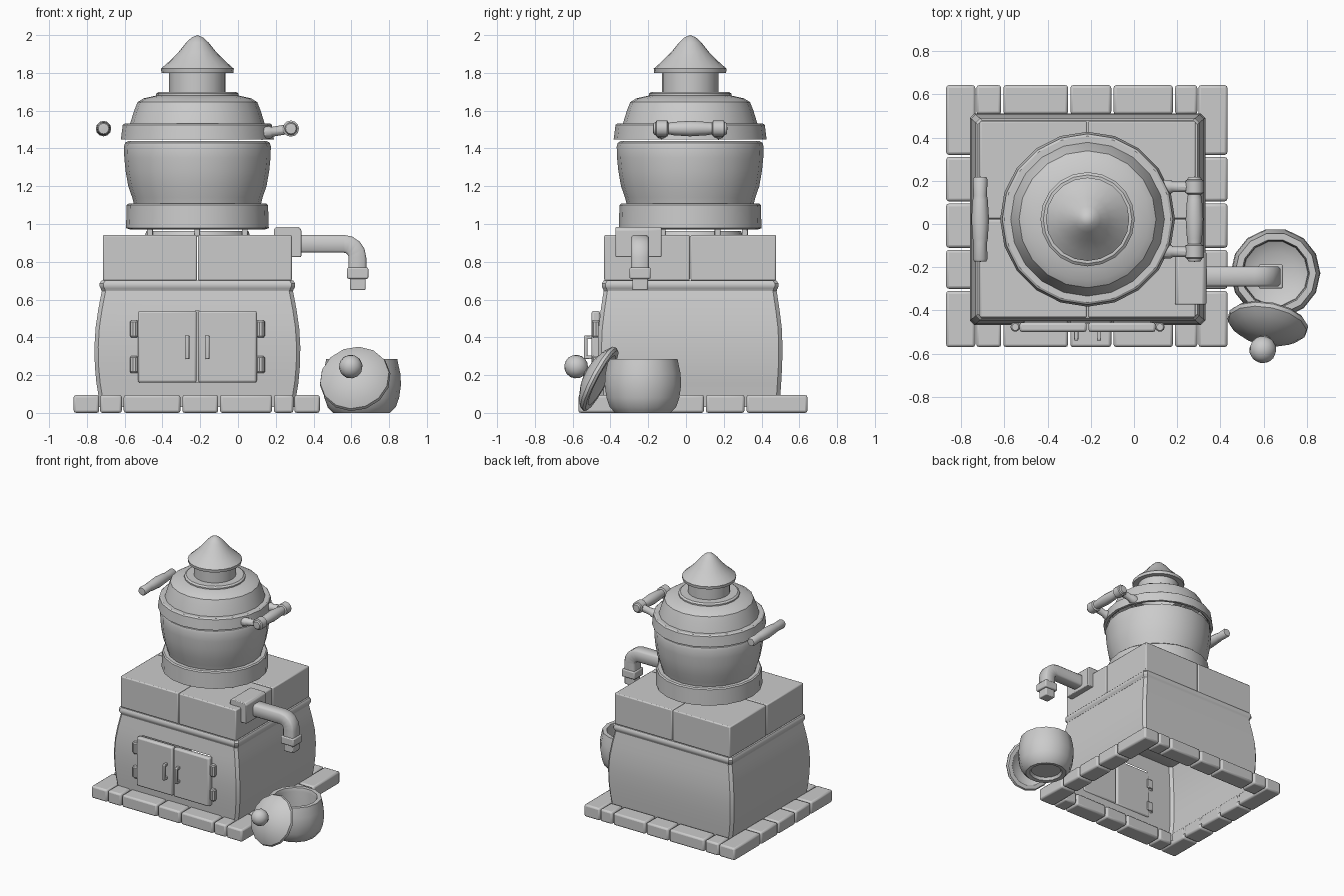
import bpy, bmesh
from math import sin, cos, pi
from mathutils import Vector, Matrix

if "Cube" in bpy.data.objects:
    bpy.data.objects.remove(bpy.data.objects["Cube"])

CX, CY = -0.215, 0.022


def finish(bm, name, bevel=0, angle=35, fix=True):
    if fix:
        bmesh.ops.recalc_face_normals(bm, faces=bm.faces)
    me = bpy.data.meshes.new(name)
    bm.to_mesh(me)
    bm.free()
    ob = bpy.data.objects.new(name, me)
    bpy.context.collection.objects.link(ob)
    if bevel:
        m = ob.modifiers.new("bevel", "BEVEL")
        m.width, m.segments = bevel, 2
    bpy.ops.object.select_all(action="DESELECT")
    ob.select_set(True)
    bpy.context.view_layer.objects.active = ob
    bpy.ops.object.shade_smooth_by_angle(angle=angle * pi / 180)
    return ob


def box(name, x0, x1, y0, y1, z0, z1, bevel=0.01):
    bm = bmesh.new()
    bmesh.ops.create_cube(bm, size=1)
    for v in bm.verts:
        v.co = Vector(((x0 + x1) / 2 + v.co.x * (x1 - x0),
                       (y0 + y1) / 2 + v.co.y * (y1 - y0),
                       (z0 + z1) / 2 + v.co.z * (z1 - z0)))
    return finish(bm, name, bevel)


def loft(rings, cap=True):
    """Skin a list of closed point rings."""
    bm = bmesh.new()
    vs = [[bm.verts.new(p) for p in r] for r in rings]
    n = len(vs[0])
    for a, b in zip(vs, vs[1:]):
        for i in range(n):
            bm.faces.new((a[i], a[(i + 1) % n], b[(i + 1) % n], b[i]))
    if cap:
        bm.faces.new(vs[0])
        bm.faces.new(vs[-1])
    bmesh.ops.remove_doubles(bm, verts=bm.verts, dist=1e-5)
    return bm


def lathe(name, prof, n, loc, axis=(0, 0, 1), cap=True, angle=35):
    """Spin (radius, height) points about an axis through loc."""
    rot = Vector((0, 0, 1)).rotation_difference(Vector(axis)).to_matrix()
    rings = [[rot @ Vector((r * cos(2 * pi * i / n), r * sin(2 * pi * i / n), z)) + Vector(loc)
              for i in range(n)] for r, z in prof]
    return finish(loft(rings, cap), name, angle=angle)


def rect(hx, hy, z, c=0.02):
    """Rectangle ring with clipped corners around the stove centre."""
    pts = [(hx, -hy + c), (hx, hy - c), (hx - c, hy), (-hx + c, hy),
           (-hx, hy - c), (-hx, -hy + c), (-hx + c, -hy), (hx - c, -hy)]
    return [Vector((CX + x, CY + y, z)) for x, y in pts]


# Tiled plinth
X0, X1, Y0, Y1, W, G = -0.87, 0.433, -0.57, 0.643, 0.135, 0.005
ys = [Y0, -0.305, -0.115, 0.10, 0.315, Y1]
xs = [X0 + W, -0.61, -0.30, -0.10, 0.185, X1 - W]
for i in range(5):
    for side, a in (("left", X0), ("right", X1 - W)):
        box(f"plinth_tile_{side}_{i}", a, a + W, ys[i] + G * (i > 0), ys[i + 1] - G * (i < 4), 0, 0.095, 0.013)
    for side, b in (("front", Y0), ("back", Y1 - W)):
        box(f"plinth_tile_{side}_{i}", xs[i] + G, xs[i + 1] - G, b, b + W, 0, 0.095, 0.013)

# Bulging hollow firebox with a door opening
prof = [(.03, .52, .473), (.10, .525, .478), (.16, .535, .482), (.25, .543, .487), (.35, .545, .489),
        (.45, .539, .485), (.54, .526, .474), (.60, .515, .465), (.66, .503, .456)]
bm = loft([rect(hx, hy, z) for z, hx, hy in prof], cap=False)
for x in (-0.51, 0.08):
    bmesh.ops.bisect_plane(bm, geom=bm.verts[:] + bm.edges[:] + bm.faces[:],
                           plane_co=(x, 0, 0), plane_no=(1, 0, 0))
hole = [f for f in bm.faces if f.calc_center_median().y < CY - 0.44
        and -0.51 < f.calc_center_median().x < 0.08 and 0.16 < f.calc_center_median().z < 0.54]
bmesh.ops.delete(bm, geom=hole, context="FACES")
finish(bm, "firebox")

# Double moulding around the firebox top
trim = [(.64, .495, .445), (.645, .507, .458), (.655, .510, .461), (.66, .513, .464), (.67, .518, .468),
        (.685, .518, .468), (.70, .508, .458), (.70, .40, .35), (.64, .40, .35), (.64, .495, .445)]
finish(loft([rect(hx, hy, z) for z, hx, hy in trim], cap=False), "moulding")

# Four top blocks
for sx in (-1, 1):
    for sy in (-1, 1):
        xa, xb = sorted((CX + sx * 0.002, CX + sx * 0.5))
        ya, yb = sorted((CY + sy * 0.002, CY + sy * 0.455))
        box(f"top_block_{sx}_{sy}", xa, xb, ya, yb, 0.70, 0.942, 0.008)

# Doors, handles and hinges
for s, side in ((-1, "left"), (1, "right")):
    xa, xb = sorted((CX + s * 0.004, CX + s * 0.315))
    box(f"door_{side}", xa, xb, -0.50, -0.455, 0.16, 0.54, 0.012)
    hx = CX + s * 0.053
    box(f"door_handle_{side}", hx - .01, hx + .01, -0.54, -0.522, 0.285, 0.41, 0.006)
    for z in (0.295, 0.40):
        box(f"handle_post_{side}", hx - .01, hx + .01, -0.53, -0.46, z - .01, z + .01, 0.003)
    for z in (0.21, 0.40):
        lathe(f"hinge_{side}", [(.016, 0), (.022, .008), (.022, .082), (.016, .09)], 10,
              (CX + s * 0.335, -0.477, z))
        xa, xb = sorted((CX + s * 0.29, CX + s * 0.34))
        box(f"hinge_leaf_{side}", xa, xb, -0.485, -0.445, z + .01, z + .08, 0.005)

# Burner ring with nubs
lathe("burner_ring", [(.24, .935), (.28, .935), (.27, .962), (.24, .962), (.24, .935)], 20, (CX, CY, 0), cap=False)
for i in range(6):
    a = pi / 6 + i * pi / 3
    x, y = CX + .29 * cos(a), CY + .29 * sin(a)
    box("burner_nub", x - .015, x + .015, y - .015, y + .015, .935, .975, .005)

# Pot, lid and chimney cap
lathe("pot", [(0, .972), (.36, .972), (.378, .978), (.374, 1.10), (.365, 1.108), (.337, 1.108), (.345, 1.14),
              (.366, 1.20), (.38, 1.28), (.387, 1.35), (.389, 1.41), (.383, 1.43), (.365, 1.44), (.34, 1.44),
              (.34, 1.40), (0, 1.40)], 20, (CX, CY, 0), cap=False)
lathe("pot_lid", [(.37, 1.46), (.385, 1.448), (.405, 1.448), (.395, 1.525), (.385, 1.532), (.356, 1.532),
                  (.335, 1.60), (.317, 1.645), (.285, 1.665), (.218, 1.68), (.218, 1.69), (.205, 1.70),
                  (.15, 1.70), (.15, 1.81), (0, 1.81)], 20, (CX, CY, 0), cap=False)
lathe("chimney_cap", [(.13, 1.803), (.19, 1.80), (.193, 1.822), (.15, 1.86), (.10, 1.91), (.06, 1.96),
                      (.03, 1.988), (0, 2.0)], 20, (CX, CY, 0), cap=False, angle=40)

# Pot handles; brackets exist only on the right
bar = [(0, -.197), (.028, -.195), (.034, -.185), (.031, -.11), (.035, -.09), (.041, 0),
       (.035, .09), (.031, .11), (.034, .185), (.028, .195), (0, .197)]
for side, x in (("left", -0.712), ("right", 0.28)):
    lathe(f"handle_bar_{side}", bar, 12, (x, 0.022, 1.505), (0, 1, 0), cap=False)
for y in (0.172, -0.128):
    a, b = Vector((0.12, y, 1.478)), Vector((0.28, y, 1.505))
    lathe("handle_arm", [(.033, 0), (.033, .05), (.026, .06), (.026, (b - a).length)], 10, a, b - a)
    lathe("handle_socket", [(.03, -.035), (.043, -.028), (.043, .028), (.03, .035)], 12, b, (0, 1, 0))

# Bracket hooked over the block edge
prof = [(.19, .935), (.19, .972), (.203, .985), (.32, .985), (.335, .97), (.335, .825), (.27, .825), (.27, .935)]
finish(loft([[Vector((x, y, z)) for x, z in prof] for y in (-0.373, -0.13)]), "spout_bracket", 0.006)

# Bent square pipe and nozzle
path = [(.30, .895, 0), (.56, .895, 0)]
path += [(.56 + .072 * sin(t), .823 + .072 * cos(t), t) for t in (pi / 8, pi / 4, 3 * pi / 8, pi / 2)]
path += [(.632, .75, pi / 2)]
h, c = 0.047, 0.012
sec = [(h, -h + c), (h, h - c), (h - c, h), (-h + c, h), (-h, h - c), (-h, -h + c), (-h + c, -h), (h - c, -h)]
rings = [[Vector((x + v * sin(t), -0.243 + u, z + v * cos(t))) for u, v in sec] for x, z, t in path]
finish(loft(rings), "spout_pipe", angle=50)
box("spout_collar", .577, .69, -.299, -.187, .71, .77, .008)
box("spout_nozzle", .593, .675, -.284, -.202, .65, .72, .006)

# Jar on the ground
lathe("jar", [(0, .025), (.11, .025), (.12, .004), (.15, 0), (.18, .03), (.198, .08), (.208, .15), (.204, .21),
              (.192, .265), (.188, .285), (.158, .285), (.152, .26), (.165, .15), (.15, .07), (.10, .04), (0, .04)],
      14, (0.655, -0.228, 0), cap=False)

# Jar lid leaning on the jar
axis = Vector((-0.16, -0.87, 0.46)).normalized()
base = Vector((0.62, -0.455, 0.178))
lathe("jar_lid", [(0, .03), (.12, .01), (.15, -.012), (.18, -.012), (.19, .0), (.185, .018), (.15, .045),
                  (.09, .07), (.04, .082), (0, .085)], 14, base, axis, cap=False)
R = 0.063
lathe("jar_lid_knob", [(.03, -.09)] + [(R * sin(t * pi / 8), -R * cos(t * pi / 8)) for t in range(1, 9)],
      12, base + axis * 0.145, axis, angle=50)
